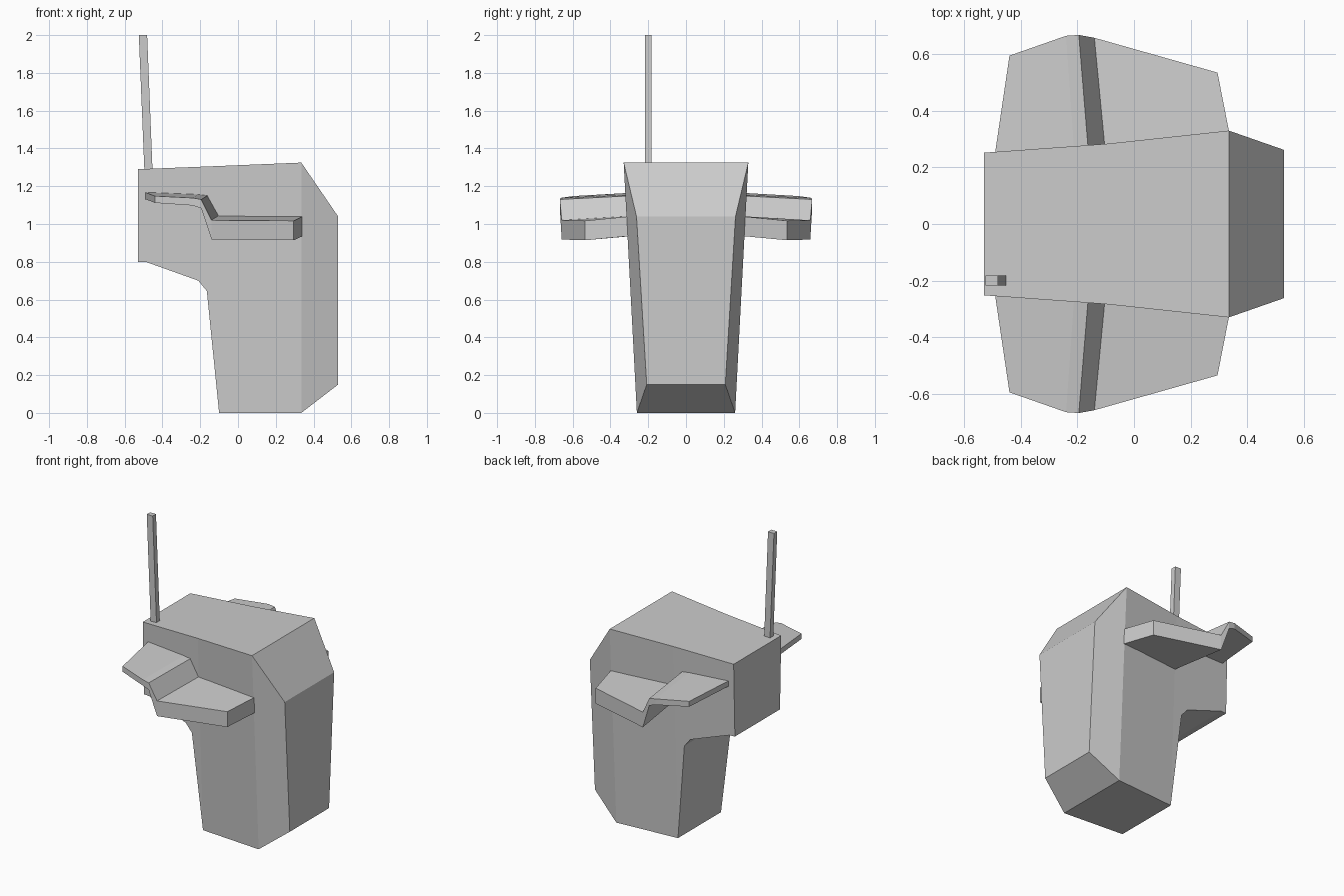
import bpy

if "Cube" in bpy.data.objects:
    bpy.data.objects.remove(bpy.data.objects["Cube"])


def make_mesh(name, verts, faces):
    mesh = bpy.data.meshes.new(name)
    mesh.from_pydata(verts, [], faces)
    obj = bpy.data.objects.new(name, mesh)
    bpy.context.collection.objects.link(obj)
    return obj


# Body: side profile (x, z) with a half width at each point
profile = [
    (-0.53, 1.29, 0.252), (-0.10, 1.307, 0.283), (0.335, 1.325, 0.33),
    (0.53, 1.04, 0.262), (0.53, 0.15, 0.208), (0.335, 0.0, 0.26),
    (-0.10, 0.0, 0.228), (-0.165, 0.645, 0.253), (-0.21, 0.70, 0.253),
    (-0.49, 0.80, 0.242), (-0.53, 0.80, 0.239),
]
n = len(profile)
verts = [(x, -w, z) for x, z, w in profile] + [(x, w, z) for x, z, w in profile]
# each side is three panels: nose, middle and rear
panels = [(2, 5, 4, 3), (1, 6, 5, 2), (0, 10, 9, 8, 7, 6, 1)]
faces = panels + [tuple(i + n for i in reversed(p)) for p in panels]
faces += [(i, (i + 1) % n, (i + 1) % n + n, i + n) for i in range(n)]
make_mesh("body", verts, faces)

# Wings: stepped section from root to tip, columns of (x, y, top z, bottom z)
root = [(-0.497, 0.21, 1.17, 1.134), (-0.21, 0.24, 1.158, 1.12),
        (-0.16, 0.24, 1.152, 1.105), (-0.10, 0.24, 1.045, 0.94),
        (0.345, 0.28, 1.042, 0.938)]
tip = [(-0.44, 0.595, 1.148, 1.112), (-0.24, 0.665, 1.138, 1.098),
       (-0.195, 0.668, 1.13, 1.083), (-0.14, 0.658, 1.02, 0.918),
       (0.295, 0.535, 1.017, 0.914)]
for name, side in (("left_wing", 1), ("right_wing", -1)):
    verts = []
    for columns in (root, tip):
        verts += [(x, side * y, t) for x, y, t, b in columns]
        verts += [(x, side * y, b) for x, y, t, b in columns]
    faces = [(0, 5, 15, 10), (4, 14, 19, 9)]
    for i in range(4):
        faces += [(i, i + 10, i + 11, i + 1), (i + 5, i + 6, i + 16, i + 15),
                  (i + 10, i + 15, i + 16, i + 11), (i, i + 1, i + 6, i + 5)]
    if side > 0:
        faces = [f[::-1] for f in faces]
    make_mesh(name, verts, faces)

# Antenna: thin leaning square mast
verts = [(x, y, z) for z, x0, x1 in ((1.27, -0.495, -0.452), (2.0, -0.525, -0.481))
         for x, y in ((x0, -0.217), (x1, -0.217), (x1, -0.182), (x0, -0.182))]
faces = [(3, 2, 1, 0), (4, 5, 6, 7)]
faces += [(i, (i + 1) % 4, (i + 1) % 4 + 4, i + 4) for i in range(4)]
make_mesh("antenna", verts, faces)

# Make all normals point outward
import bmesh
for obj in bpy.context.collection.objects:
    bm = bmesh.new()
    bm.from_mesh(obj.data)
    bmesh.ops.recalc_face_normals(bm, faces=bm.faces)
    bm.to_mesh(obj.data)
    bm.free()
